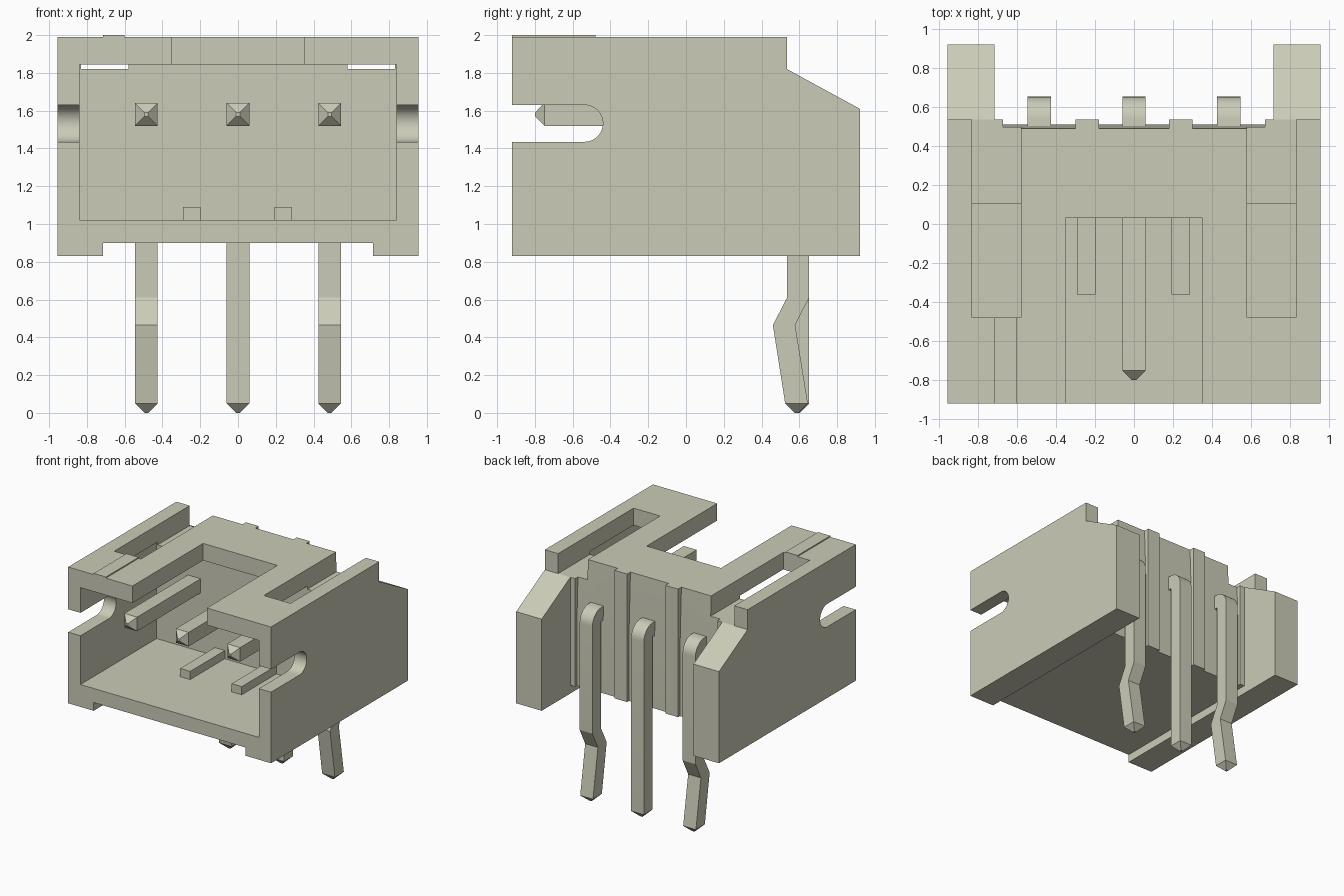
import bpy, bmesh, math
from mathutils import Vector

if "Cube" in bpy.data.objects:
    bpy.data.objects.remove(bpy.data.objects["Cube"], do_unlink=True)

mat = bpy.data.materials.new("warm_grey_plastic")
mat.use_nodes = True
COLOUR = (0.60, 0.60, 0.48, 1)
mat.diffuse_color = COLOUR
mat.node_tree.nodes["Principled BSDF"].inputs["Base Color"].default_value = COLOUR


def finish(name, bm):
    bmesh.ops.recalc_face_normals(bm, faces=bm.faces)
    mesh = bpy.data.meshes.new(name)
    bm.to_mesh(mesh)
    bm.free()
    mesh.materials.append(mat)
    ob = bpy.data.objects.new(name, mesh)
    bpy.context.collection.objects.link(ob)
    return ob


def prism(x0, x1, profile):
    """Extrude a (y, z) outline from x0 to x1."""
    bm = bmesh.new()
    face = bm.faces.new([bm.verts.new((x0, y, z)) for y, z in profile])
    ext = bmesh.ops.extrude_face_region(bm, geom=[face])
    verts = [g for g in ext["geom"] if isinstance(g, bmesh.types.BMVert)]
    bmesh.ops.translate(bm, verts=verts, vec=(x1 - x0, 0, 0))
    bmesh.ops.recalc_face_normals(bm, faces=bm.faces)
    return bm


def box(name, x0, x1, y0, y1, z0, z1):
    return finish(name, prism(x0, x1, [(y0, z0), (y1, z0), (y1, z1), (y0, z1)]))


def arc(cy, cz, r, a0, a1, n):
    return [(cy + r * math.cos(math.radians(a0 + (a1 - a0) * i / n)),
             cz + r * math.sin(math.radians(a0 + (a1 - a0) * i / n))) for i in range(n + 1)]


def cut(target, cutter):
    bpy.context.view_layer.objects.active = target
    mod = target.modifiers.new("cut", "BOOLEAN")
    mod.operation = "DIFFERENCE"
    mod.solver = "EXACT"
    mod.object = cutter
    bpy.ops.object.modifier_apply(modifier=mod.name)
    bpy.data.objects.remove(cutter, do_unlink=True)


def smooth(ob):
    bpy.ops.object.select_all(action="DESELECT")
    ob.select_set(True)
    bpy.context.view_layer.objects.active = ob
    bpy.ops.object.shade_smooth_by_angle(angle=math.radians(25))


# Housing: side outline with the sloped rear wings
housing = finish("housing", prism(-0.955, 0.955, [
    (-0.92, 0.83), (0.92, 0.83), (0.92, 1.61), (0.535, 1.82), (0.535, 1.99), (-0.92, 1.99)]))

# Space between the wings, space between the feet, front cavity, top notch
cut(housing, box("cut", -0.715, 0.715, 0.535, 1.2, 0.5, 2.2))
cut(housing, box("cut", -0.715, 0.715, -1.2, 1.2, 0.5, 0.90))
cut(housing, box("cut", -0.84, 0.84, -1.2, 0.105, 1.02, 1.845))
cut(housing, box("cut", -0.35, 0.35, -1.2, 0.03, 1.5, 2.2))

# Top slots, open at the back
for s in (-1, 1):
    cut(housing, box("cut", *sorted((s * 0.58, s * 0.83)), -0.48, 1.2, 1.82, 2.2))

# Rounded slots through both side walls
cut(housing, finish("cut", prism(-1.2, 1.2, [(-1.2, 1.435)]
    + arc(-0.5375, 1.5325, 0.0975, -90, 90, 20) + [(-1.2, 1.63)])))

# Shallow channels on the back, leaving two upright ribs
for x0, x1 in ((-0.67, -0.30), (-0.18, 0.18), (0.30, 0.67)):
    cut(housing, finish("cut", prism(x0, x1, [
        (0.7, 0.7), (0.51, 0.7), (0.51, 1.45), (0.486, 2.1), (0.7, 2.1)])))
smooth(housing)

# Raised strip on the top
box("top_marker", -0.715, -0.60, -0.92, -0.48, 1.985, 2.0)

# Two low ribs on the cavity floor
for side, x in (("right", -0.245), ("left", 0.24)):
    box(f"floor_rib_{side}", x - 0.047, x + 0.047, -0.36, 0.11, 1.01, 1.09)


def taper(bm, axis, end, length):
    """Add a blunt pyramid on the end face of a pin."""
    face = next(f for f in bm.faces if all(abs(v.co[axis] - end) < 1e-4 for v in f.verts))
    centre = face.calc_center_median()
    ext = bmesh.ops.extrude_face_region(bm, geom=[face])
    bmesh.ops.delete(bm, geom=[face], context="FACES_ONLY")
    offset = Vector((0, 0, 0))
    offset[axis] = -length
    for v in [g for g in ext["geom"] if isinstance(g, bmesh.types.BMVert)]:
        v.co = centre + (v.co - centre) * 0.16 + offset


# Pins: bent once at the back, the outer two also kinked below
for name, x, kinked in (("right", -0.485, True), ("middle", 0, False), ("left", 0.485, True)):
    front = [(-0.75, 1.64), (-0.75, 1.52), (0.535, 1.52)]
    if kinked:
        leg = [(0.535, 0.61), (0.46, 0.465), (0.525, 0.05),
               (0.645, 0.05), (0.578, 0.465), (0.652, 0.61)]
    else:
        leg = [(0.535, 0.05), (0.652, 0.05)]
    bm = prism(x - 0.06, x + 0.06, front + leg + arc(0.532, 1.52, 0.12, 0, 90, 10))
    taper(bm, 1, -0.75, 0.05)
    taper(bm, 2, 0.05, 0.05)
    smooth(finish(f"pin_{name}", bm))
